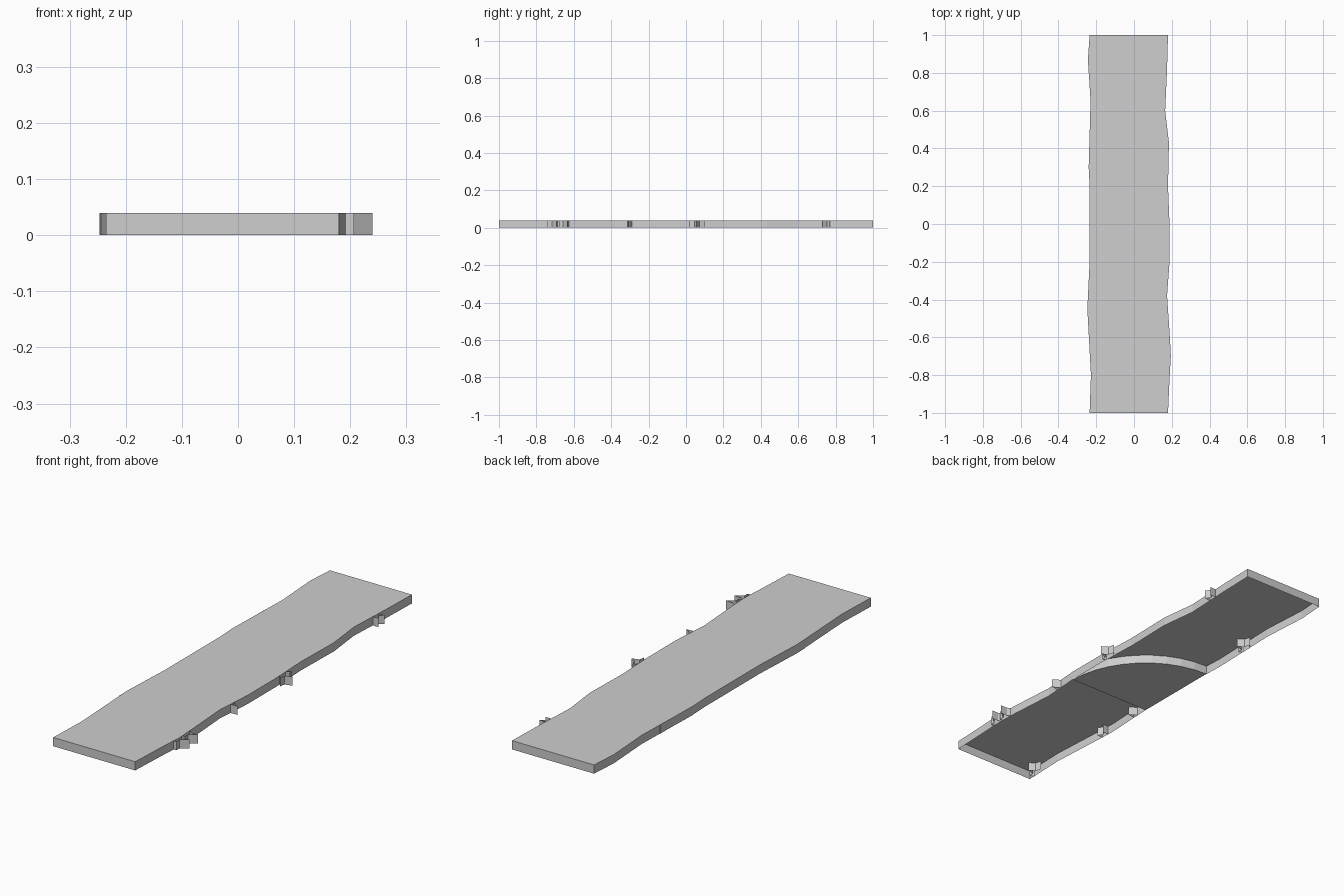
import bpy, bmesh, math

HEIGHT = 0.04

cube = bpy.data.objects.get("Cube")
if cube:
    bpy.data.objects.remove(cube, do_unlink=True)

grey = bpy.data.materials.new("plain grey")
grey.use_nodes = True
colour = (0.62, 0.62, 0.62, 1)
grey.diffuse_color = colour
grey.node_tree.nodes["Principled BSDF"].inputs["Base Color"].default_value = colour


def prism(name, outline, top=False, bottom=False):
    """Upright walls around a counter-clockwise outline, with optional caps."""
    bm = bmesh.new()
    low = [bm.verts.new((x, y, 0)) for x, y in outline]
    high = [bm.verts.new((x, y, HEIGHT)) for x, y in outline]
    n = len(outline)
    for i in range(n):
        j = (i + 1) % n
        bm.faces.new((low[i], low[j], high[j], high[i]))
    if top:
        bm.faces.new(high)
    if bottom:
        bm.faces.new(low[::-1])
    mesh = bpy.data.meshes.new(name)
    bm.to_mesh(mesh)
    bm.free()
    mesh.materials.append(grey)
    obj = bpy.data.objects.new(name, mesh)
    bpy.context.collection.objects.link(obj)
    return obj


# Wavy board, hollow underneath
right_edge = [(.18, -1), (.188, -.82), (.195, -.7), (.19, -.6), (.175, -.38),
              (.188, -.2), (.188, 0), (.18, .2), (.185, .43), (.165, .6),
              (.175, .82), (.18, 1)]
left_edge = [(-.235, 1), (-.244, .87), (-.23, .65), (-.24, .3), (-.235, .2),
             (-.235, -.2), (-.247, -.45), (-.228, -.8), (-.235, -1)]
prism("board_shell", right_edge + left_edge, top=True)

# Solid quarter disc under the board
cx, cy, radius, steps = -.235, -.2, .42, 10
arc = [(cx + radius * math.cos(a), cy + radius * math.sin(a))
       for a in (math.pi / 2 * i / steps for i in range(steps + 1))]
prism("quarter_disc", [(cx, cy)] + arc, bottom=True)


# Jagged open splinters: each has a base x, a centre y and (dx, dy) tips
def splinter(name, x, y, points):
    prism(name, [(x + dx, y + dy) for dx, dy in points])


double = [(0, -.02), (.028, -.02), (.012, .004), (.03, .02), (0, .018)]
triple = [(0, -.025), (.015, -.04), (.018, -.015), (.052, -.005),
          (.024, .012), (.016, .04), (0, .02)]
single = [(0, -.012), (.035, -.01), (0, .012)]
fork = [(0, -.035), (.015, -.035), (.015, -.012), (.048, .012),
        (.015, .012), (0, .02)]

splinter("outer_splinter_back", .172, .75, double)
splinter("outer_splinter_middle", .185, .06, triple)
splinter("outer_splinter_small", .18, -.3, single)
splinter("outer_splinter_front", .192, -.645, fork)
splinter("outer_splinter_end", .192, -.705, fork)

splinter("inner_splinter_back", -.235, .5, triple)
splinter("inner_splinter_middle", -.237, -.27, single)
splinter("inner_splinter_small", -.245, -.49, double)
splinter("inner_splinter_front", -.232, -.94, triple)
